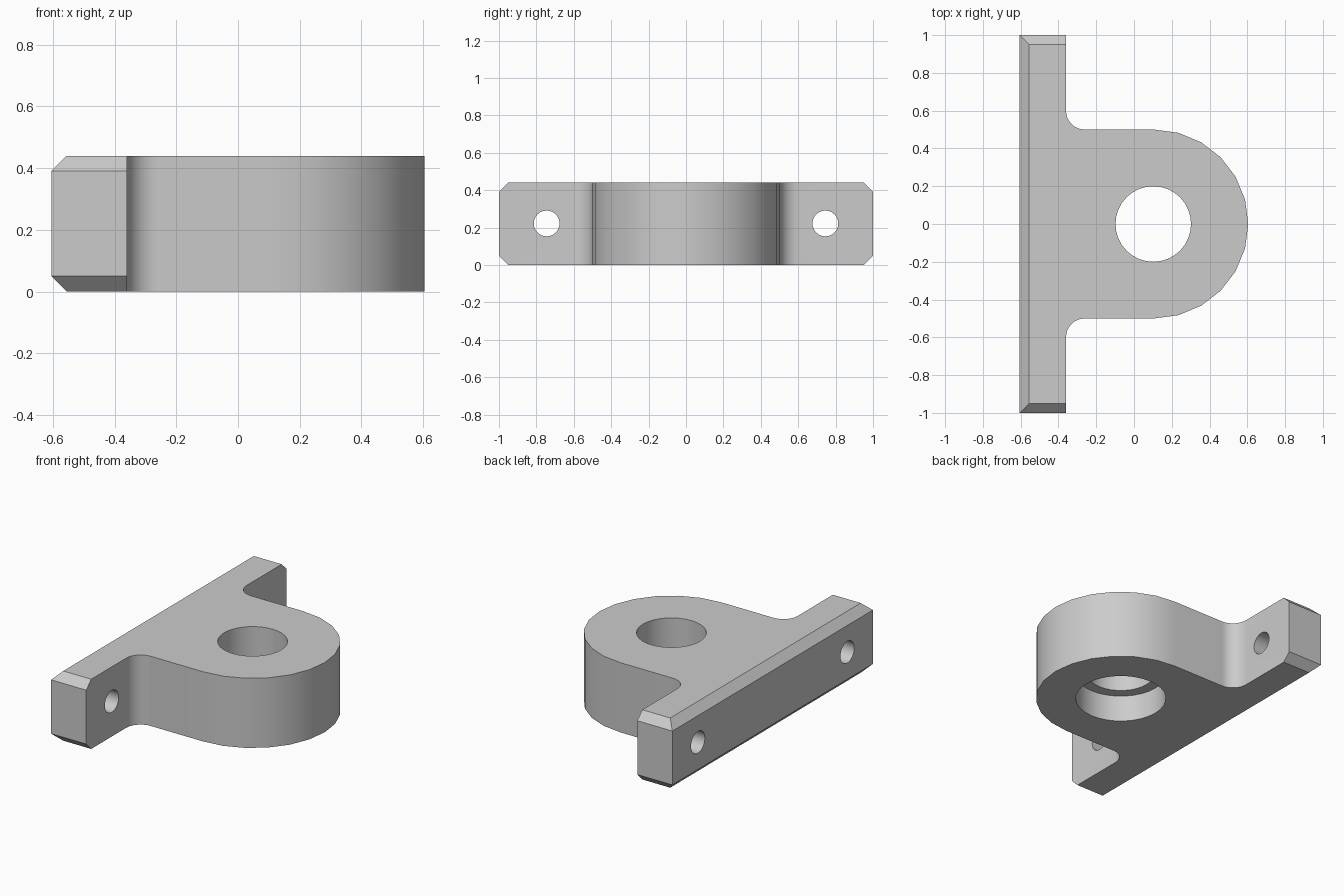
import bpy, bmesh, math
from mathutils import Matrix, Vector

cube = bpy.data.objects.get("Cube")
if cube:
    bpy.data.objects.remove(cube, do_unlink=True)

HEIGHT = 0.44
BACK, FACE = -0.605, -0.36       # flange thickness along x
CX, R = 0.105, 0.5               # rounded boss
FILLET = 0.1
CHAMFER = 0.05

grey = bpy.data.materials.new("light grey")
grey.use_nodes = True
colour = (0.6, 0.6, 0.6, 1)
grey.diffuse_color = colour
grey.node_tree.nodes["Principled BSDF"].inputs["Base Color"].default_value = colour


def arc(cx, cy, r, start, end, steps):
    angles = [math.radians(start + (end - start) * i / steps) for i in range(steps + 1)]
    return [(cx + r * math.cos(a), cy + r * math.sin(a)) for a in angles]


def to_object(bm, name):
    mesh = bpy.data.meshes.new(name)
    bm.to_mesh(mesh)
    bm.free()
    obj = bpy.data.objects.new(name, mesh)
    obj.data.materials.append(grey)
    bpy.context.collection.objects.link(obj)
    return obj


# Bracket outline: flange, inner fillets and rounded boss
fx, fy = FACE + FILLET, R + FILLET
outline = [(BACK, -1), (FACE, -1)]
outline += arc(fx, -fy, FILLET, 180, 90, 8)
outline += arc(CX, 0, R, -90, 90, 12)
outline += arc(fx, fy, FILLET, 270, 180, 8)
outline += [(FACE, 1), (BACK, 1)]

bm = bmesh.new()
base = bm.faces.new([bm.verts.new((x, y, 0)) for x, y in outline])
top = bmesh.ops.extrude_face_region(bm, geom=[base])["geom"]
bmesh.ops.translate(bm, vec=(0, 0, HEIGHT),
                    verts=[v for v in top if isinstance(v, bmesh.types.BMVert)])
bmesh.ops.recalc_face_normals(bm, faces=bm.faces)

# Chamfers on the upper and lower edges of the flange ends
ends = [e for e in bm.edges
        if all(abs(v.co.y) > 0.99 for v in e.verts)
        and abs(e.verts[0].co.z - e.verts[1].co.z) < 0.01]
bmesh.ops.bevel(bm, geom=ends, offset=CHAMFER, segments=1, affect='EDGES')
bracket = to_object(bm, "bracket")


def drill(name, centre, radius, depth, axis, segments):
    """Cut a round hole centred at a point along an axis."""
    bm = bmesh.new()
    turn = Vector((0, 0, 1)).rotation_difference(Vector(axis)).to_matrix().to_4x4()
    bmesh.ops.create_cone(bm, cap_ends=True, segments=segments, radius1=radius,
                          radius2=radius, depth=depth,
                          matrix=Matrix.Translation(centre) @ turn)
    cutter = to_object(bm, name)
    cutter.hide_render = True
    mod = bracket.modifiers.new(name, 'BOOLEAN')
    mod.operation = 'DIFFERENCE'
    mod.solver = 'EXACT'
    mod.object = cutter
    bpy.ops.object.modifier_apply(modifier=name)
    bpy.data.objects.remove(cutter, do_unlink=True)


bpy.ops.object.select_all(action='DESELECT')
bpy.context.view_layer.objects.active = bracket
bracket.select_set(True)

# Main bore, wider seat from below, and two mounting holes
drill("bore", (CX - 0.003, 0, HEIGHT / 2), 0.2, 1, (0, 0, 1), 32)
drill("seat", (CX - 0.003, 0, 0), 0.267, 0.34, (0, 0, 1), 32)
for side in (-1, 1):
    drill("mounting_hole", ((BACK + FACE) / 2, side * 0.745, HEIGHT / 2 + 0.002),
          0.069, 0.5, (1, 0, 0), 24)

bpy.ops.object.shade_smooth_by_angle(angle=math.radians(30))
